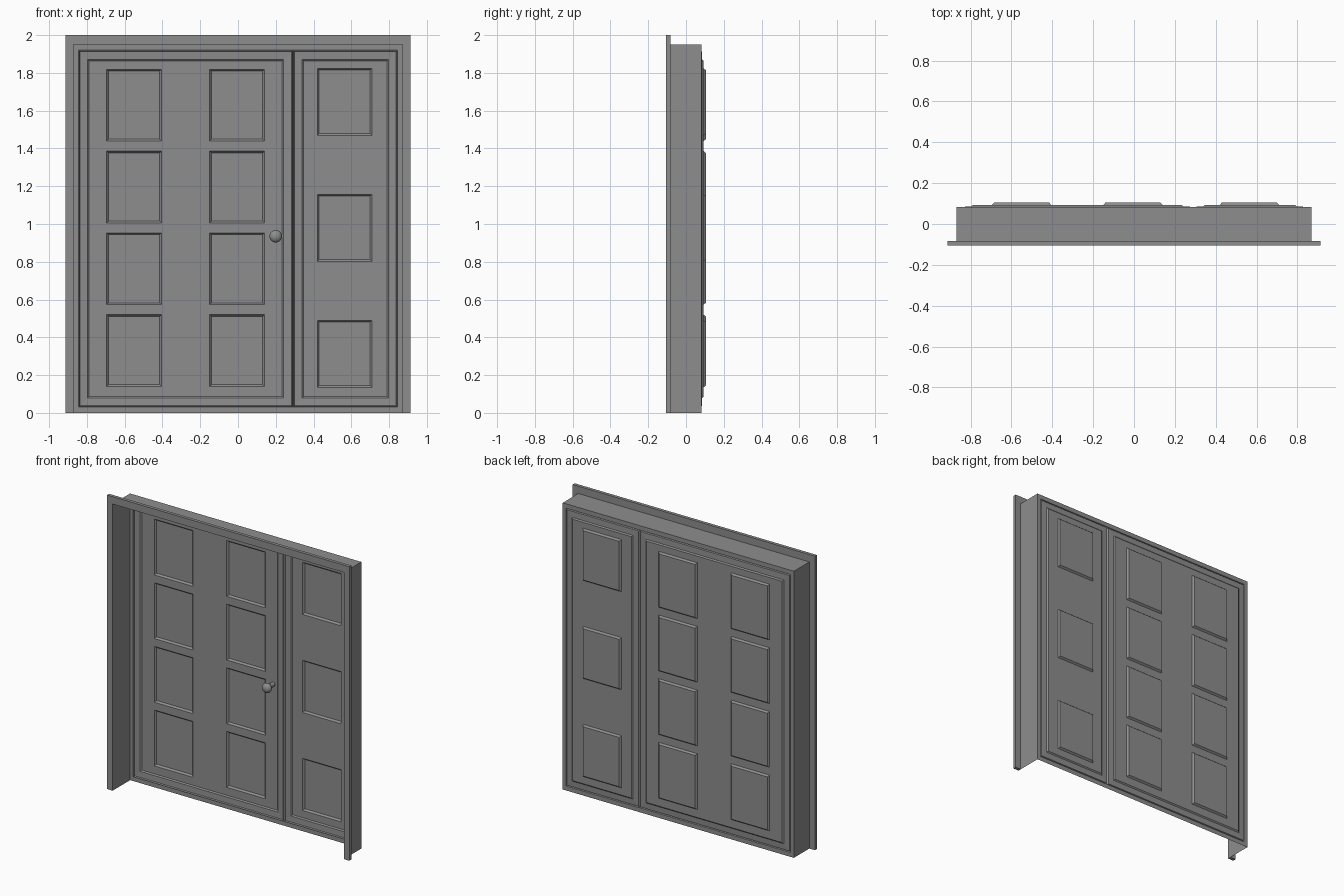
import bpy
import bmesh
from mathutils import Matrix

if "Cube" in bpy.data.objects:
    bpy.data.objects.remove(bpy.data.objects["Cube"], do_unlink=True)

grey = bpy.data.materials.new("door grey")
grey.use_nodes = True
grey.diffuse_color = (0.27, 0.27, 0.27, 1)
grey.node_tree.nodes["Principled BSDF"].inputs["Base Color"].default_value = grey.diffuse_color

BACK = 0.083     # frame and leaf edge plane
FIELD = 0.093    # raised field of each leaf
PROUD = 0.012    # extra height of the panels


def finish(bm, name):
    mesh = bpy.data.meshes.new(name)
    bm.to_mesh(mesh)
    bm.free()
    mesh.materials.append(grey)
    obj = bpy.data.objects.new(name, mesh)
    bpy.context.collection.objects.link(obj)
    return obj


def quad(bm, points):
    return bm.faces.new([bm.verts.new(p) for p in points])


def corners(rect, inset, y):
    x0, x1, z0, z1 = rect
    return [(x0 + inset, y, z0 + inset), (x0 + inset, y, z1 - inset),
            (x1 - inset, y, z1 - inset), (x1 - inset, y, z0 + inset)]


def ring(bm, outer, inner):
    for i in range(4):
        j = (i + 1) % 4
        quad(bm, (outer[i], outer[j], inner[j], inner[i]))


def leaf(name, rect, columns, rows):
    """Moulded leaf: stepped edge, then a field with raised panels."""
    bm = bmesh.new()
    profile = [(0, BACK), (0.004, BACK - 0.008), (0.008, BACK + 0.001),
               (0.048, BACK + 0.003), (0.056, FIELD)]
    for a, b in zip(profile, profile[1:]):
        ring(bm, corners(rect, *a), corners(rect, *b))
    edge = profile[-1][0]
    xs = [rect[0] + edge] + [x for c in columns for x in c] + [rect[1] - edge]
    zs = [rect[2] + edge] + [z for r in rows for z in r] + [rect[3] - edge]
    panels = []
    for i in range(len(xs) - 1):
        for k in range(len(zs) - 1):
            face = quad(bm, corners((xs[i], xs[i + 1], zs[k], zs[k + 1]), 0, FIELD))
            if i % 2 and k % 2:
                panels.append(face)
    bmesh.ops.remove_doubles(bm, verts=bm.verts, dist=0.0001)
    bm.normal_update()
    bmesh.ops.inset_individual(bm, faces=panels, thickness=0.014, depth=0)
    for v in {v for f in panels for v in f.verts}:
        v.co.y = FIELD + PROUD
    return finish(bm, name)


# Two leaves
main_rows = [(0.14 + i * 0.433, 0.52 + i * 0.433) for i in range(4)]
side_rows = [(0.135 + i * 0.667, 0.49 + i * 0.667) for i in range(3)]
leaf("main_leaf", (-0.845, 0.29, 0.03, 1.92), [(-0.695, -0.405), (-0.15, 0.14)], main_rows)
leaf("side_leaf", (0.29, 0.845, 0.03, 1.92), [(0.42, 0.71)], side_rows)

# Border around the leaves
bm = bmesh.new()
ring(bm, corners((-0.87, 0.87, 0, 1.95), 0, BACK), corners((-0.845, 0.845, 0.03, 1.92), 0, BACK))
finish(bm, "back_border")

# Jamb: thin lining open at the bottom
bm = bmesh.new()
path = [(-0.87, 0), (-0.87, 1.95), (0.87, 1.95), (0.87, 0)]
for (xa, za), (xb, zb) in zip(path, path[1:]):
    quad(bm, [(xa, -0.1, za), (xb, -0.1, zb), (xb, BACK, zb), (xa, BACK, za)])
bmesh.ops.remove_doubles(bm, verts=bm.verts, dist=0.0001)
bmesh.ops.recalc_face_normals(bm, faces=bm.faces)
finish(bm, "jamb")

# Front architrave: extruded arch-shaped flange
bm = bmesh.new()
outer = [(-0.912, 0), (-0.912, 2), (0.912, 2), (0.912, 0)]
faces = []
for i in range(3):
    faces.append(quad(bm, [(x, -0.105, z) for x, z in
                           (outer[i], outer[i + 1], path[i + 1], path[i])]))
bmesh.ops.remove_doubles(bm, verts=bm.verts, dist=0.0001)
result = bmesh.ops.extrude_face_region(bm, geom=faces, use_keep_orig=True)
moved = [e for e in result["geom"] if isinstance(e, bmesh.types.BMVert)]
bmesh.ops.translate(bm, verts=moved, vec=(0, 0.022, 0))
bmesh.ops.recalc_face_normals(bm, faces=bm.faces)
finish(bm, "architrave")

# Round knob on a stem
bm = bmesh.new()
bmesh.ops.create_uvsphere(bm, u_segments=24, v_segments=12, radius=0.033,
                          matrix=Matrix.Translation((0.2, 0.025, 0.935))
                          @ Matrix.Diagonal((1, 0.75, 1, 1)))
bmesh.ops.create_cone(bm, segments=20, radius1=0.015, radius2=0.015, depth=0.07, cap_ends=True,
                      matrix=Matrix.Translation((0.2, 0.058, 0.935))
                      @ Matrix.Rotation(1.5708, 4, "X"))
knob = finish(bm, "door_knob")
bpy.ops.object.select_all(action="DESELECT")
knob.select_set(True)
bpy.context.view_layer.objects.active = knob
bpy.ops.object.shade_smooth_by_angle()
